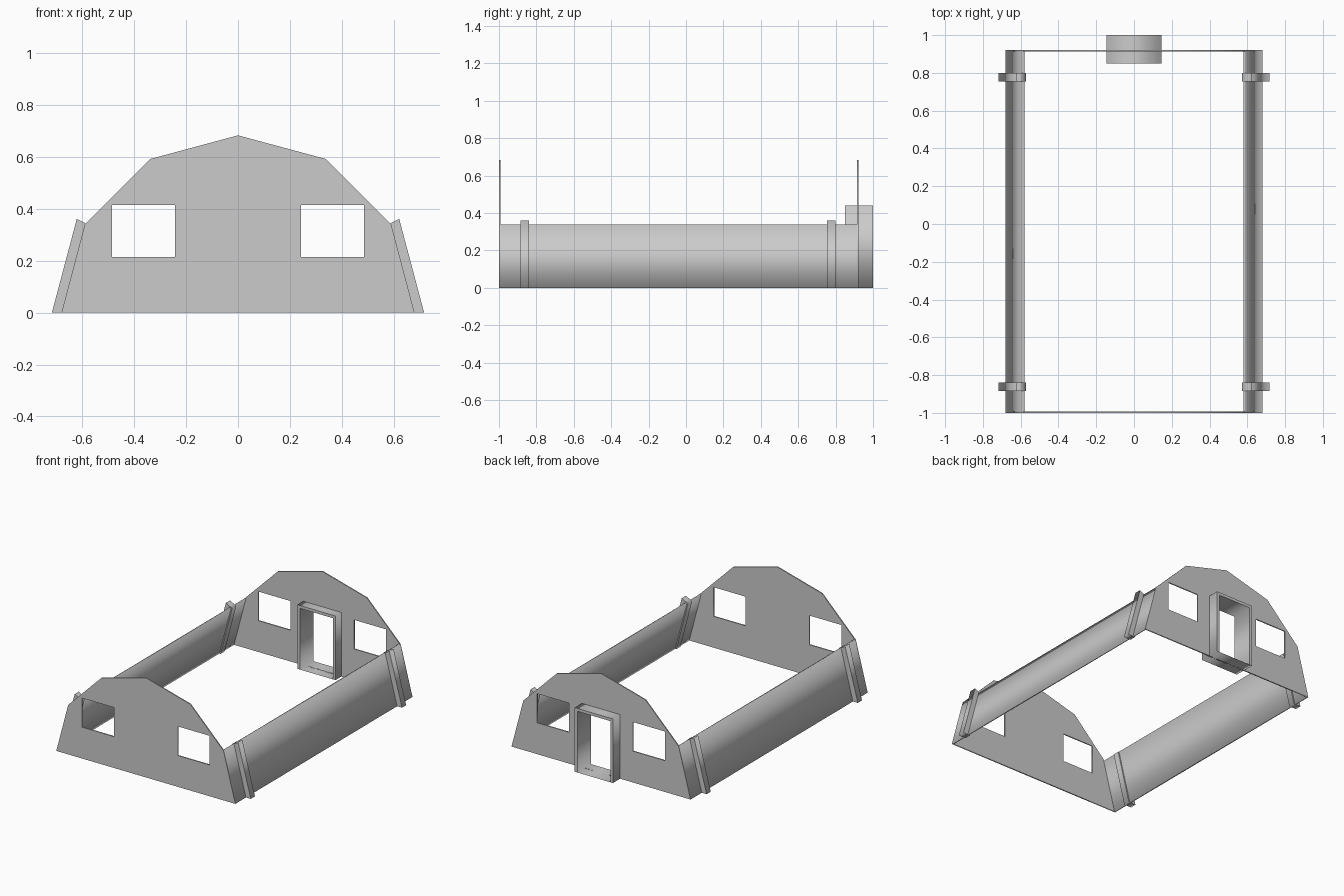
import bpy
import math

if "Cube" in bpy.data.objects:
    bpy.data.objects.remove(bpy.data.objects["Cube"])


def extrude_y(name, loops, y0, y1):
    """Solid between y0 and y1 from x,z outlines; later loops cut holes."""
    cu = bpy.data.curves.new(name, 'CURVE')
    cu.dimensions = '2D'
    cu.fill_mode = 'BOTH'
    cu.extrude = (y1 - y0) / 2
    for pts in loops:
        sp = cu.splines.new('POLY')
        sp.points.add(len(pts) - 1)
        for p, (x, z) in zip(sp.points, pts):
            p.co = (x, z, 0, 1)
        sp.use_cyclic_u = True
    ob = bpy.data.objects.new(name, cu)
    ob.rotation_euler.x = math.pi / 2
    ob.location.y = (y0 + y1) / 2
    bpy.context.collection.objects.link(ob)
    bpy.ops.object.select_all(action='DESELECT')
    ob.select_set(True)
    bpy.context.view_layer.objects.active = ob
    bpy.ops.object.convert(target='MESH')
    return bpy.context.object


def flip(pts):
    return [(-x, z) for x, z in reversed(pts)]


def arch(w, h):
    return [(w, 0), (w, h), (-w, h), (-w, 0)]


# Gable walls with two windows each, doorway notch in the back one
roof = [(0.68, 0), (0.59, 0.34), (0.338, 0.592), (0, 0.683),
        (-0.338, 0.592), (-0.59, 0.34), (-0.68, 0)]
window = [(0.243, 0.215), (0.485, 0.215), (0.485, 0.415), (0.243, 0.415)]
windows = [window, flip(window)]
extrude_y("front_wall", [roof] + windows, -1.0, -0.992)
extrude_y("back_wall", [roof + flip(arch(0.135, 0.43))] + windows, 0.914, 0.922)

# Leaning side walls and their buttresses
wall = [(0.68, 0), (0.59, 0.34), (0.58, 0.34), (0.67, 0)]
buttress = [(0.717, 0), (0.621, 0.361), (0.573, 0.337), (0.662, 0)]
for side, f in (("right", list), ("left", flip)):
    extrude_y(side + "_wall", [f(wall)], -0.992, 0.914)
    for end, y in (("front", -0.885), ("back", 0.755)):
        extrude_y(f"{side}_{end}_buttress", [f(buttress)], y, y + 0.045)

# Door frame
extrude_y("door_frame", [arch(0.145, 0.44) + flip(arch(0.125, 0.42))], 0.85, 1.0)
